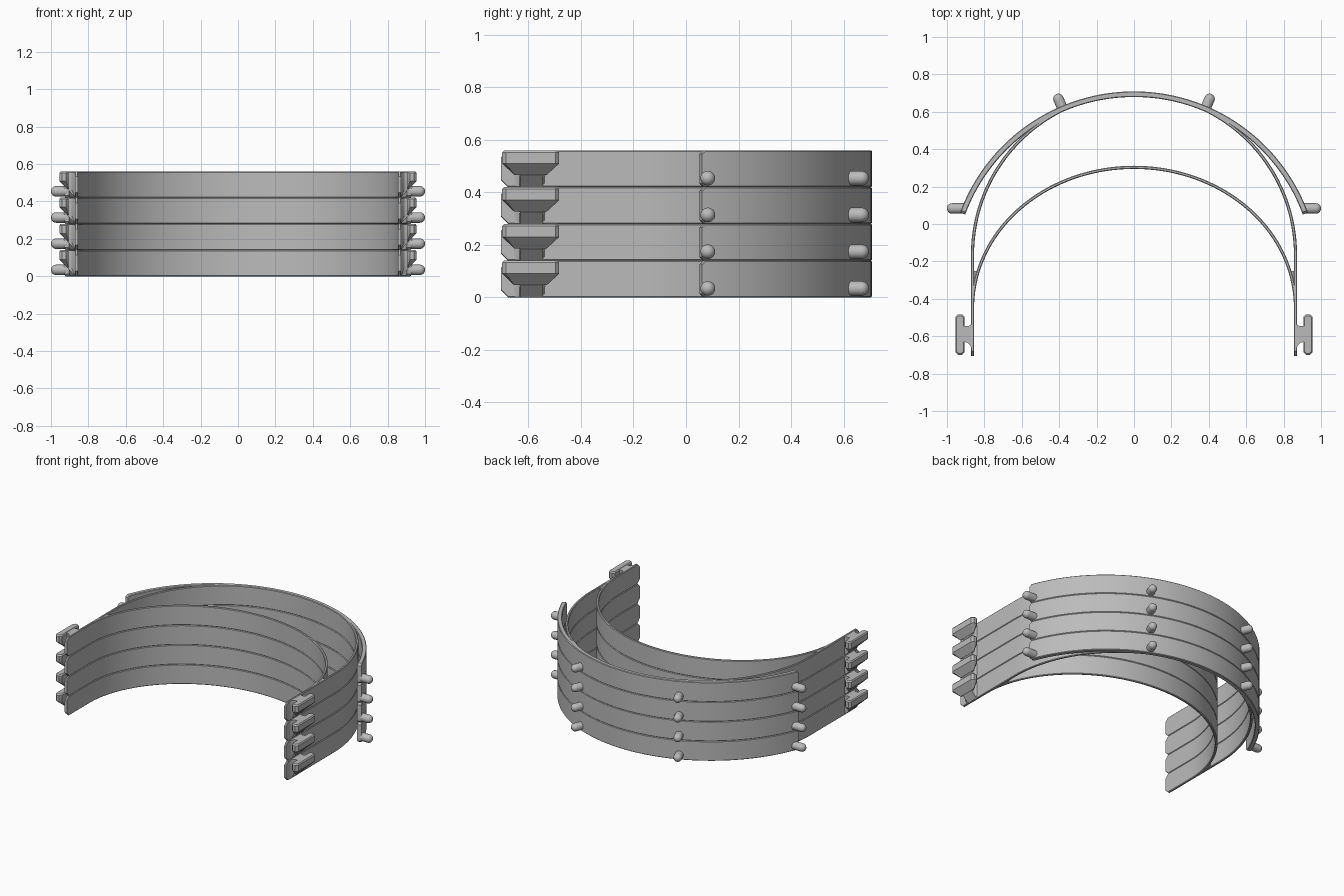
import bpy, bmesh
from math import sin, cos, pi, radians
from mathutils import Vector, Matrix

if "Cube" in bpy.data.objects:
    bpy.data.objects.remove(bpy.data.objects["Cube"])

LAYERS, H = 4, 0.14          # stacked frames and height of each
WALL = 0.017                 # band thickness
EDGE = 0.004                 # small chamfer on band edges
SIDE = 0.8635                # half width of the band

grey = bpy.data.materials.new("plain_grey")
grey.use_nodes = True
COLOUR = (0.5, 0.5, 0.5, 1)
grey.diffuse_color = COLOUR
grey.node_tree.nodes["Principled BSDF"].inputs["Base Color"].default_value = COLOUR


def loft(name, rings, mirror=False):
    """Skin a row of matching closed rings, cap both ends, stack the result."""
    bm = bmesh.new()
    rows = [[bm.verts.new(p) for p in ring] for ring in rings]
    n = len(rows[0])
    for a, b in zip(rows, rows[1:]):
        for i in range(n):
            j = (i + 1) % n
            bm.faces.new((a[i], a[j], b[j], b[i]))
    bm.faces.new(rows[0])
    bm.faces.new(rows[-1])
    bmesh.ops.recalc_face_normals(bm, faces=bm.faces)
    mesh = bpy.data.meshes.new(name)
    bm.to_mesh(mesh)
    bm.free()
    mesh.materials.append(grey)
    ob = bpy.data.objects.new(name, mesh)
    bpy.context.collection.objects.link(ob)
    bpy.ops.object.select_all(action='DESELECT')
    ob.select_set(True)
    bpy.context.view_layer.objects.active = ob
    bpy.ops.object.shade_smooth_by_angle(angle=radians(30))
    if mirror:
        ob.modifiers.new("Mirror", 'MIRROR').use_mirror_merge = False
    stack = ob.modifiers.new("Stack", 'ARRAY')
    stack.count = LAYERS
    stack.use_relative_offset = False
    stack.use_constant_offset = True
    stack.constant_offset_displace = (0, 0, H)
    return ob


def ribbon(name, path, width, cut):
    """Upright band along a plan path, its end corners cut off."""
    path = [Vector(p) for p in path]
    path.insert(1, path[0] + (path[1] - path[0]).normalized() * cut)
    path.insert(-1, path[-1] + (path[-2] - path[-1]).normalized() * cut)
    w, last, rings = width / 2, len(path) - 1, []
    for i, p in enumerate(path):
        t = (path[min(i + 1, last)] - path[max(i - 1, 0)]).normalized()
        side = Vector((-t.y, t.x))
        lo = cut if i in (0, last) else 0
        hi = H - lo
        section = [(-w, lo + EDGE), (-w + EDGE, lo), (w - EDGE, lo), (w, lo + EDGE),
                   (w, hi - EDGE), (w - EDGE, hi), (EDGE - w, hi), (-w, hi - EDGE)]
        rings.append([(*(p + side * o), z) for o, z in section])
    return loft(name, rings)


def arc(cy, rx, ry, start, end, n):
    angles = [radians(start + (end - start) * i / n) for i in range(n + 1)]
    return [(rx * cos(a), cy + ry * sin(a)) for a in angles]


# Main band: straight arms joined by a half circle
main_path = [(SIDE, -0.705)] + arc(-0.165, SIDE, SIDE, 0, 180, 72) + [(-SIDE, -0.705)]
ribbon("main_band", main_path, WALL, 0.027)

# Forehead band inside, and the outer visor arc
ribbon("forehead_band", arc(-0.45, SIDE, 0.753, 0, 180, 72), WALL, 0.004)
VISOR_Y, VISOR_R = -0.283, 0.977
ribbon("visor_arc", arc(VISOR_Y, VISOR_R, VISOR_R, 20.3, 159.7, 72), 0.03, 0.013)

# Solid wedge where the forehead band meets each arm
inner = arc(-0.45, SIDE, 0.753, 2, 15.5, 8)
plan = inner + [(SIDE, inner[-1][1] - 0.005), (SIDE, inner[0][1])]
loft("arm_wedge", [[(x, y, z) for x, y in plan] for z in (0.003, H - 0.003)], True)


# Strap hook: upright bar with a sloping underside, carried on a flared web
def bar_ring(x0, x1, y0, y1, c, z):
    return [(x, y, z) for x, y in (
        (x0 + c, y0), (x1 - c, y0), (x1, y0 + c), (x1, y1 - c),
        (x1 - c, y1), (x0 + c, y1), (x0, y1 - c), (x0, y0 + c))]


loft("strap_hook", [
    bar_ring(0.906, 0.912, -0.655, -0.53, 0.001, 0.047),
    bar_ring(0.906, 0.955, -0.70, -0.483, 0.014, 0.09),
    bar_ring(0.906, 0.955, -0.70, -0.483, 0.014, H - 0.008),
    bar_ring(0.912, 0.949, -0.692, -0.491, 0.011, H)], True)

web = [(0.862, -0.675), (0.875, -0.65), (0.89, -0.635), (0.912, -0.63),
       (0.912, -0.545), (0.885, -0.545), (0.875, -0.54), (0.862, -0.53)]
loft("hook_web", [[(min(x, limit), y, z) for x, y in web]
                  for z, limit in ((0.002, 0.871), (0.045, 0.914), (H - 0.002, 0.914))], True)


# Round-ended pins that hold the visor sheet
def pin(name, base, direction, length, r=0.028):
    turn = Matrix.Translation(base) @ Vector(direction).to_track_quat('Z', 'Y').to_matrix().to_4x4()
    shape = [(0, r)] + [(length - r + r * sin(a), r * cos(a))
                        for a in (pi / 2 * i / 6.3 for i in range(7))]
    rings = [[turn @ Vector((q * cos(2 * pi * k / 20), q * sin(2 * pi * k / 20), h))
              for k in range(20)] for h, q in shape]
    loft(name, rings, True)


PIN_Z = 0.034
pin("side_pin", (0.91, 0.083, PIN_Z), (1, 0, 0), 0.09)
tilt = Vector((sin(radians(23)), cos(radians(23)), 0))
pin("front_pin", Vector((0, VISOR_Y, PIN_Z)) + tilt * 0.97, tilt, 0.092)
